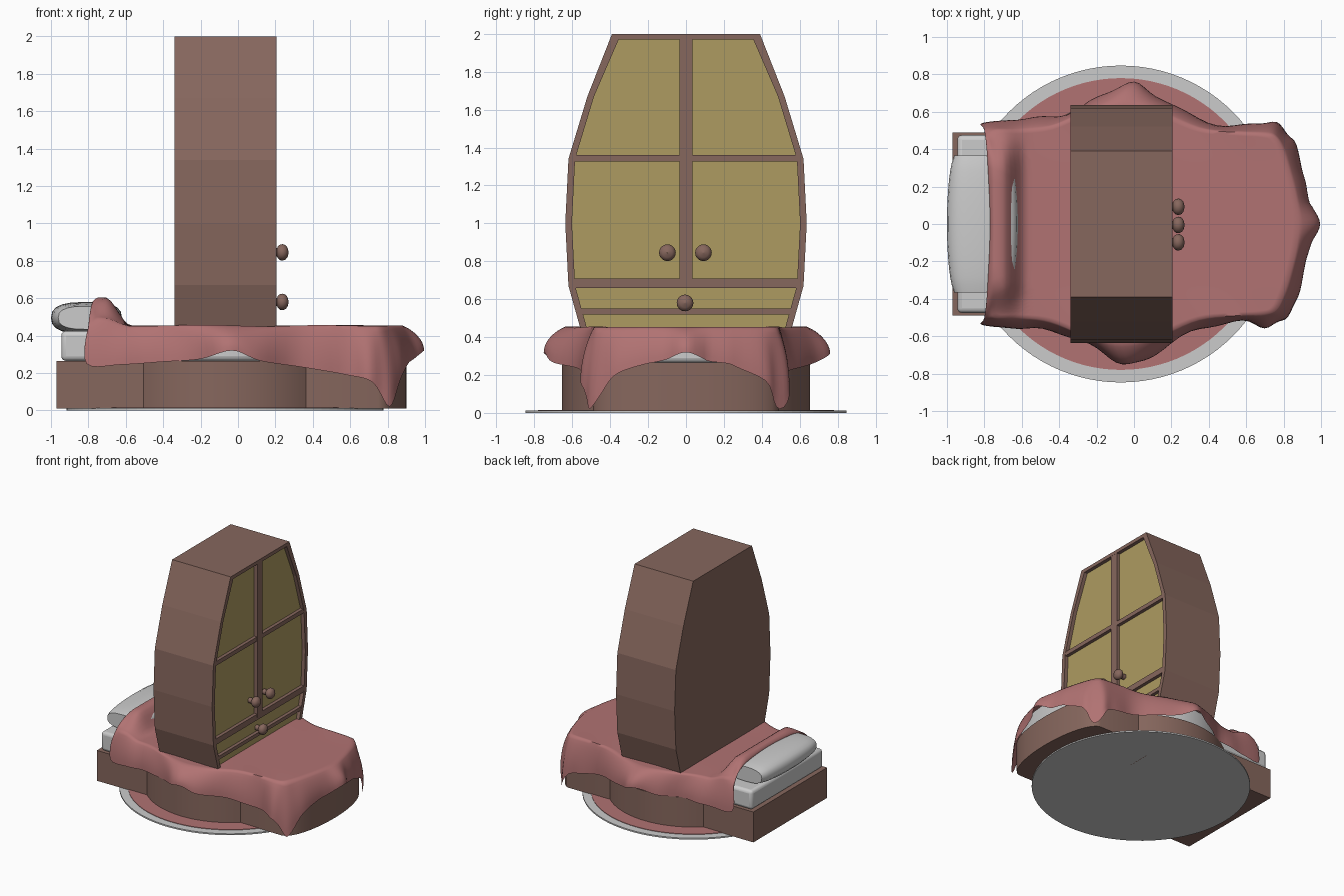
import bpy, bmesh
from math import sin, cos, pi, sqrt, acos

if "Cube" in bpy.data.objects:
    bpy.data.objects.remove(bpy.data.objects["Cube"])


def mat(name, col):
    m = bpy.data.materials.new(name)
    m.diffuse_color = (*col, 1)
    m.use_nodes = True
    m.node_tree.nodes["Principled BSDF"].inputs["Base Color"].default_value = m.diffuse_color
    return m


WOOD = mat("wood", (0.24, 0.135, 0.11))
CLOTH = mat("rose_cloth", (0.44, 0.17, 0.17))
PANEL = mat("olive_panel", (0.42, 0.33, 0.12))


def make(name, verts, faces, material=None, smooth=None, bevel=0):
    me = bpy.data.meshes.new(name)
    me.from_pydata(verts, [], faces)
    bm = bmesh.new()
    bm.from_mesh(me)
    bmesh.ops.remove_doubles(bm, verts=bm.verts, dist=1e-5)
    bmesh.ops.recalc_face_normals(bm, faces=bm.faces)
    bm.to_mesh(me)
    bm.free()
    ob = bpy.data.objects.new(name, me)
    bpy.context.collection.objects.link(ob)
    if material:
        me.materials.append(material)
    if bevel:
        b = ob.modifiers.new("bevel", "BEVEL")
        b.width, b.segments, b.limit_method = bevel, 3, 'ANGLE'
        b.angle_limit = 0.7
    if smooth:
        bpy.ops.object.select_all(action='DESELECT')
        ob.select_set(True)
        bpy.context.view_layer.objects.active = ob
        bpy.ops.object.shade_smooth_by_angle(angle=smooth)
    return ob


def prism(name, lower, upper, **kw):
    n = len(lower)
    faces = [tuple(range(n)), tuple(range(n, 2 * n))]
    faces += [(i, (i + 1) % n, n + (i + 1) % n, n + i) for i in range(n)]
    return make(name, lower + upper, faces, **kw)


def slab(name, outline, z0, z1, **kw):
    return prism(name, [(x, y, z0) for x, y in outline], [(x, y, z1) for x, y in outline], **kw)


def box(name, x0, x1, y0, y1, z0, z1, **kw):
    return slab(name, [(x0, y0), (x1, y0), (x1, y1), (x0, y1)], z0, z1, **kw)


# Round rug with a grey border
CX = -0.07


def circle(r):
    return [(CX + r * cos(2 * pi * i / 96), r * sin(2 * pi * i / 96)) for i in range(96)]


slab("rug_border", circle(0.847), 0, 0.012)
slab("rug_centre", circle(0.78), 0.004, 0.016, material=CLOTH)


# Bed outline: box with a round bulge in the middle and a bowed foot
def bed_outline(head, half, r, foot):
    a0 = acos(sqrt(r * r - half * half) / r)
    side = [(head, half)]
    side += [(CX + r * cos(a), r * sin(a)) for a in [pi - a0 - (pi - 2 * a0) * i / 20 for i in range(21)]]
    side += [(foot - 0.15 * (1 - cos(a)), half * sin(a)) for a in [pi / 2 * (1 - i / 8) for i in range(8)]]
    return side + [(foot, 0)] + [(x, -y) for x, y in reversed(side)]


slab("bed_base", bed_outline(-0.97, 0.49, 0.655, 0.90), 0.01, 0.265, material=WOOD, smooth=0.5)
slab("mattress", bed_outline(-0.945, 0.475, 0.625, 0.865), 0.265, 0.425, smooth=0.6, bevel=0.025)

# Pillow lofted along y
verts, faces, N, M = [], [], 20, 18
for j in range(M + 1):
    t = -1 + 2 * j / M
    k = sqrt(max(0, 1 - t * t * 0.95))
    for i in range(N):
        a = 2 * pi * i / N
        c, s = cos(a), sin(a)
        px = abs(c) ** 0.7 * (1 if c > 0 else -1)
        pz = abs(s) ** 0.8 * (1 if s > 0 else -1)
        verts.append((-0.81 + (0.14 + 0.05 * k) * px, 0.365 * t, 0.495 + (0.055 + 0.03 * k) * pz))
for j in range(M):
    for i in range(N):
        q = j * N
        faces.append((q + i, q + (i + 1) % N, q + N + (i + 1) % N, q + N + i))
faces += [tuple(range(N)), tuple(range(M * N, M * N + N))]
make("pillow", verts, faces, smooth=0.9)

# Blanket: half-perimeter stations as (shoulder x, y, hem x, y, z)
HALF = [(-0.75, 0, -0.77, 0, 0.575), (-0.75, 0.35, -0.785, 0.36, 0.555),
        (-0.76, 0.46, -0.80, 0.50, 0.45), (-0.74, 0.50, -0.81, 0.54, 0.25),
        (-0.62, 0.50, -0.62, 0.56, 0.245), (-0.45, 0.52, -0.40, 0.58, 0.26),
        (-0.25, 0.60, -0.20, 0.67, 0.275), (-0.07, 0.635, -0.03, 0.755, 0.32),
        (0.12, 0.60, 0.12, 0.69, 0.265), (0.35, 0.51, 0.35, 0.56, 0.23),
        (0.55, 0.49, 0.58, 0.525, 0.19), (0.70, 0.48, 0.72, 0.55, 0.15),
        (0.76, 0.46, 0.81, 0.50, 0.02), (0.80, 0.38, 0.87, 0.41, 0.17),
        (0.84, 0.25, 0.91, 0.25, 0.25), (0.87, 0.12, 0.94, 0.12, 0.275),
        (0.88, 0, 0.995, 0, 0.32)]
LOOP = HALF + [(a, -b, c, -d, e) for a, b, c, d, e in reversed(HALF[1:-1])]


def spline(p, i, t):
    a, b, c, d = (p[(i + k) % len(p)] for k in (-1, 0, 1, 2))
    return [0.5 * (2 * q + (r - o) * t + (2 * o - 5 * q + 4 * r - s) * t * t
                   + (3 * q - o - 3 * r + s) * t ** 3) for o, q, r, s in zip(a, b, c, d)]


def ease(v, lo, hi):
    v = min(1, max(0, (v - lo) / (hi - lo)))
    return v * v * (3 - 2 * v)


def top_z(x, y):
    ridge = ease(-x, 0.57, 0.71) * (1 - 0.75 * ease(abs(y), 0.3, 0.52))
    return 0.453 + 0.15 * ridge + 0.004 * sin(9 * x + 5 * y) * ease(abs(y), 0.3, 0.6)


SUB, IN, DROP = 5, 24, 8
cols = [spline(LOOP, i, k / SUB) for i in range(len(LOOP)) for k in range(SUB)]
n = len(cols)
verts, faces = [], []
for r in range(1, IN + 1):
    f = (r / IN) ** 0.8
    for sx, sy, *_ in cols:
        x, y = CX + (sx - CX) * f, sy * f
        verts.append((x, y, top_z(x, y)))
for r in range(1, DROP + 1):
    t = r / DROP
    for c, (sx, sy, hx, hy, hz) in enumerate(cols):
        f = sin(t * pi / 2)
        w = 0.010 * sin(c * 0.9) * t * ease(hx, -0.7, -0.5)
        z0 = top_z(sx, sy)
        verts.append((sx + (hx - sx) * f, sy + (hy - sy) * f + w * (1 if sy > 0 else -1) * (abs(sy) > 0.1),
                      z0 + (hz - z0) * t ** 1.25))
for r in range(IN + DROP - 1):
    for i in range(n):
        j = (i + 1) % n
        faces.append((r * n + i, r * n + j, r * n + n + j, r * n + n + i))
verts.append((CX, 0, top_z(CX, 0)))
faces += [(len(verts) - 1, (i + 1) % n, i) for i in range(n)]
make("blanket", verts, faces, CLOTH, smooth=1.2)

# Barrel-shaped wardrobe, running from floor to top
PROFILE = [(0, 0.39), (0.33, 0.525), (0.67, 0.62), (1.0, 0.637), (1.34, 0.62), (1.67, 0.52), (2.0, 0.39)]


def width(z):
    for (z0, w0), (z1, w1) in zip(PROFILE, PROFILE[1:]):
        if z <= z1:
            return w0 + (w1 - w0) * (z - z0) / (z1 - z0)


def ring(x, inset=0):
    pts = [(min(max(z, inset * 0.85), 2 - inset * 0.85), w - inset) for z, w in PROFILE]
    return [(x, w, z) for z, w in pts] + [(x, -w, z) for z, w in reversed(pts)]


FRONT, RECESS = 0.205, 0.175
body = prism("wardrobe_body", ring(-0.34), ring(RECESS), material=WOOD)
body.data.materials.append(PANEL)
for p in body.data.polygons:
    if p.normal.x > 0.9:
        p.material_index = 1

# Raised door frame around the front
rings = [ring(RECESS), ring(FRONT), ring(FRONT, 0.035), ring(RECESS, 0.035)]
n = len(rings[0])
make("wardrobe_frame", sum(rings, []),
     [(k * n + i, k * n + (i + 1) % n, (k + 1) * n + (i + 1) % n, (k + 1) * n + i)
      for k in range(3) for i in range(n)], WOOD)

# Rails and centre stile
for i, (z0, z1) in enumerate([(1.325, 1.36), (0.66, 0.71), (0.52, 0.55)]):
    w = min(width(z0), width(z1)) - 0.015
    box(f"wardrobe_rail_{i + 1}", RECESS - 0.01, FRONT - 0.002, -w, w, z0, z1, material=WOOD)
box("wardrobe_stile", RECESS - 0.01, FRONT - 0.001, -0.035, 0.035, 0.68, 1.985, material=WOOD)

# Turned knobs: (distance from the door, radius)
KNOB = [(-0.03, 0.022), (0.004, 0.022), (0.008, 0.032), (0.02, 0.042), (0.035, 0.044),
        (0.05, 0.038), (0.06, 0.025), (0.066, 0.001)]
for i, (ky, kz) in enumerate([(-0.098, 0.845), (0.092, 0.845), (-0.005, 0.58)]):
    S = 20
    v = [(FRONT + d, ky + r * cos(2 * pi * k / S), kz + r * sin(2 * pi * k / S)) for d, r in KNOB for k in range(S)]
    f = [(a * S + k, a * S + (k + 1) % S, (a + 1) * S + (k + 1) % S, (a + 1) * S + k)
         for a in range(len(KNOB) - 1) for k in range(S)]
    make(f"knob_{i + 1}", v, f, WOOD, smooth=0.8)
